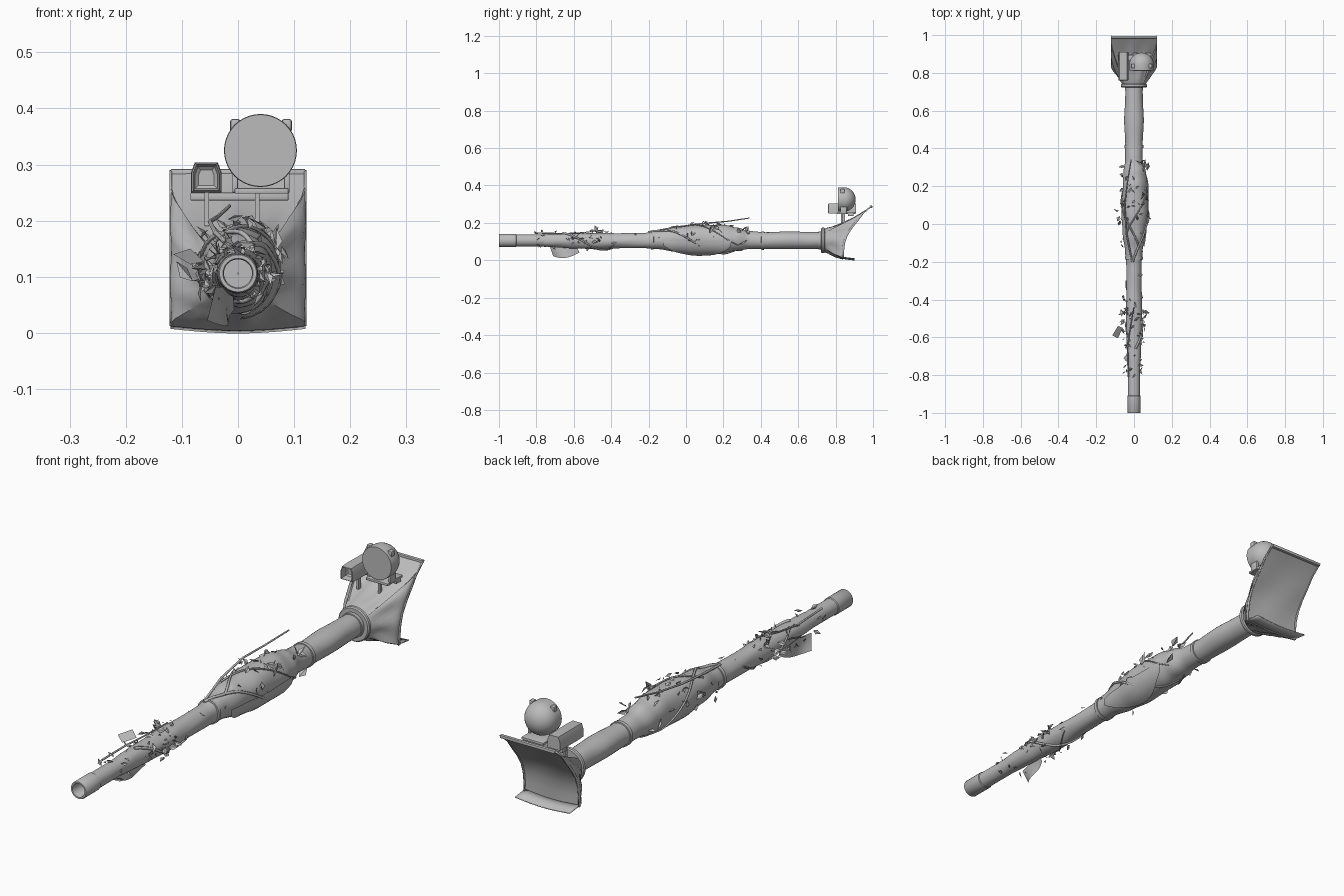
import bpy, bmesh, math, random
from mathutils import Vector, Matrix

if "Cube" in bpy.data.objects:
    bpy.data.objects.remove(bpy.data.objects["Cube"])
random.seed(4)
GREY = bpy.data.materials.new("plain grey")
GREY.diffuse_color = (0.5, 0.5, 0.5, 1)
GREY.use_nodes = True
GREY.node_tree.nodes["Principled BSDF"].inputs["Base Color"].default_value = GREY.diffuse_color
AXIS = 0.106


def make(name, verts, faces, smooth=True, fix=True):
    me = bpy.data.meshes.new(name)
    me.from_pydata(verts, [], faces)
    if fix:
        bm = bmesh.new()
        bm.from_mesh(me)
        bmesh.ops.remove_doubles(bm, verts=bm.verts, dist=1e-5)
        bmesh.ops.recalc_face_normals(bm, faces=bm.faces)
        bm.to_mesh(me)
        bm.free()
    me.materials.append(GREY)
    ob = bpy.data.objects.new(name, me)
    bpy.context.collection.objects.link(ob)
    if smooth:
        bpy.ops.object.select_all(action='DESELECT')
        ob.select_set(True)
        bpy.context.view_layer.objects.active = ob
        bpy.ops.object.shade_smooth_by_angle(angle=math.radians(35))
    return ob


def loft(name, rings, cap_start=False, cap_end=False):
    n = len(rings[0])
    faces = [(i * n + j, i * n + (j + 1) % n, (i + 1) * n + (j + 1) % n, (i + 1) * n + j)
             for i in range(len(rings) - 1) for j in range(n)]
    if cap_start:
        faces.append(tuple(range(n)))
    if cap_end:
        faces.append(tuple((len(rings) - 1) * n + j for j in range(n)))
    return make(name, [p for r in rings for p in r], faces)


def ring(y, rx, rz, cx=0.0, cz=AXIS, n=32, wob=0.0):
    out = []
    for j in range(n):
        a = 2 * math.pi * j / n
        k = 1 + wob * math.sin(3 * a + 11 * y) + wob * 0.6 * math.sin(5 * a - 23 * y)
        out.append((cx + rx * k * math.cos(a), y, cz + rz * k * math.sin(a)))
    return out


def box(name, x0, x1, y0, y1, z0, z1, bevel=0.0):
    bm = bmesh.new()
    bmesh.ops.create_cube(bm, size=1)
    for v in bm.verts:
        v.co = ((x0 + x1) / 2 + v.co.x * (x1 - x0), (y0 + y1) / 2 + v.co.y * (y1 - y0),
                (z0 + z1) / 2 + v.co.z * (z1 - z0))
    if bevel:
        bmesh.ops.bevel(bm, geom=bm.edges[:], offset=bevel, segments=2, affect='EDGES', profile=0.5)
    verts = [v.co[:] for v in bm.verts]
    bm.verts.index_update()
    faces = [[v.index for v in f.verts] for f in bm.faces]
    bm.free()
    return make(name, verts, faces)


def lerp(table, t):
    for (a, *p), (b, *q) in zip(table, table[1:]):
        if t <= b:
            k = max(0, (t - a) / (b - a))
            k = k * k * (3 - 2 * k)
            return [u + (v - u) * k for u, v in zip(p, q)]
    return table[-1][1:]


# Hollow muzzle and bare barrel
loft("barrel", [ring(y, r, r) for y, r in
     [(-0.8, .001), (-0.8, .025), (-0.996, .025), (-1, .027), (-1, .033), (-0.997, .035), (-0.91, .035),
      (-0.907, .032), (0.75, .032)]])

# Cloth wrapping: y, half width, half height, centre x, centre z
WRAP = [(-.76, .033, .033, 0, .106), (-.70, .037, .036, 0, .106), (-.6, .039, .040, 0, .104),
        (-.45, .043, .044, 0, .102), (-.35, .040, .040, 0, .104), (-.22, .040, .041, 0, .105),
        (-.15, .046, .048, 0, .108), (-.05, .060, .066, 0, .112), (.06, .070, .077, .003, .112),
        (.2, .066, .076, .005, .113), (.27, .060, .062, .004, .112), (.34, .046, .048, 0, .108),
        (.42, .046, .045, 0, .105), (.55, .052, .047, 0, .107), (.66, .047, .046, 0, .106),
        (.74, .044, .044, 0, .106)]
ys = [-.76 + 1.5 * i / 100 for i in range(101)]
loft("cloth_wrap", [ring(y, *lerp(WRAP, y), wob=.018 if y < .3 else .008) for y in ys])
for i, y in enumerate((-.18, .41, .715)):
    rx, rz, cx, cz = lerp(WRAP, y)
    loft(f"wrap_band_{i}", [ring(y + d, rx + h, rz + h, cx, cz)
         for d, h in ((-.008, -.002), (-.007, .004), (.007, .004), (.008, -.002))])

# Canvas shield cover: round collar flaring to a curved rectangular rim
BACK = [(.29, .992), (.25, .945), (.21, .915), (.17, .883), (.13, .858), (.09, .845), (.05, .84), (.012, .84)]


def back_y(z):
    for (za, ya), (zb, yb) in zip(BACK, BACK[1:]):
        if z >= zb:
            return ya + (yb - ya) * (z - za) / (zb - za)
    return BACK[-1][1]


rim = []
M = 12
for i in range(M):
    rim.append((.12, .012 + .278 * i / M))
for i in range(M):
    rim.append((.12 - .24 * i / M, .29))
for i in range(M):
    rim.append((-.12, .29 - .278 * i / M))
for i in range(M):
    rim.append((-.12 + .24 * i / M, .012 - .008 * math.sin(math.pi * i / M)))
angs = []
for x, z in rim:
    angs.append(math.atan2((z - .15) / .14, x / .12))


def collar(y, r):
    return [(r * math.cos(a), y, AXIS + r * math.sin(a)) for a in angs]


rings = [collar(.722, .044), collar(.722, .064), collar(.727, .068), collar(.738, .068), collar(.742, .064)]
base = collar(.746, .066)
for s in range(9):
    t = s / 8
    row = []
    for j, ((x, z), b) in enumerate(zip(rim, base)):
        p = Vector(b).lerp(Vector((x, back_y(z), z)), t)
        fold = .005 * math.sin(t * math.pi) * math.sin(j * 1.3 + 4 * t)
        out = min(1, 1.22 * t + .0)
        p.x = b[0] + (x - b[0]) * (out if abs(x) > .119 else t) + fold * math.cos(angs[j])
        p.z += fold * math.sin(angs[j]) - (.018 * math.sin(math.pi * t) if z > .28 else 0)
        row.append(p[:])
    rings.append(row)
loft("canvas_shield_cover", rings)


def sheet(name, grid, thick=0.0):
    w = len(grid[0])
    ob = make(name, [p for r in grid for p in r],
              [(i * w + j, i * w + j + 1, (i + 1) * w + j + 1, (i + 1) * w + j)
               for i in range(len(grid) - 1) for j in range(w - 1)])
    if thick:
        m = ob.modifiers.new("thickness", 'SOLIDIFY')
        m.thickness, m.offset = thick, 0
    return ob


xs = [-.12 + .24 * i / 12 for i in range(13)]
sheet("cover_back_panel", [[(x, y + .003 * math.sin(30 * x + 20 * z) * math.sin((z - .012) / .278 * math.pi),
      z - (.008 * math.cos(x / .12 * math.pi / 2) if z < .02 else 0)) for x in xs] for z, y in BACK])
sheet("bottom_flap", [[(x, y, z - .008 * math.cos(x / .12 * math.pi / 2)) for x in xs]
      for y, z in ((.835, .018), (.86, .014), (.9, .009))], .004)
box("top_rim_bar", -.12, .12, .983, .996, .280, .292, .002)
for s in (-1, 1):
    sheet("side_rim", [[(s * .12, y - .006, z), (s * .12, y + .005, z)] for z, y in BACK], .004)

# Searchlight: flat lens in front, dome behind
prof = [(.813, .064), (.822, .065), (.845, .065)]
prof += [(.845 + .062 * math.sin(a), .065 * math.cos(a)) for a in [math.pi / 2 * i / 10 for i in range(1, 10)]]
loft("searchlight", [ring(y, r, r, .04, .325, 40) for y, r in prof + [(.907, .001)]], True, True)
for i, x in enumerate((-.005, .087)):
    box(f"lamp_clip_{i}", x - .009, x + .009, .825, .848, .358, .381, .004)
    box(f"lamp_arm_{i}", x - .005, x + .005, .825, .86, .25, .285, .002)
box("lamp_base", -.006, .09, .81, .905, .248, .258, .002)
box("lamp_post", .03, .038, .835, .85, .17, .25)
box("mount_rail", -.085, .09, .865, .895, .236, .25, .002)

# Sight box with hooded, recessed front
HEX = [(-.029, .25), (-.029, .285), (-.036, .304), (-.077, .304), (-.084, .285), (-.084, .25)]


def hexring(y, k):
    return [(-.0565 + (x + .0565) * k, y, .276 + (z - .276) * k) for x, z in HEX]


loft("sight_box", [hexring(.79, .5), hexring(.785, .72), hexring(.76, .86), hexring(.762, .95),
                   hexring(.80, 1), hexring(.91, .96)], True, True)
box("sight_post", -.06, -.052, .83, .845, .19, .252)


# Round vines and twigs
def tube(name, pts, r):
    cu = bpy.data.curves.new(name, 'CURVE')
    cu.dimensions, cu.bevel_depth, cu.bevel_resolution, cu.use_fill_caps = '3D', r, 1, True
    sp = cu.splines.new('POLY')
    sp.points.add(len(pts) - 1)
    for i, (q, p) in enumerate(zip(sp.points, pts)):
        q.co = (*p, 1)
        q.radius = 1 - .5 * i / len(pts)
    cu.materials.append(GREY)
    bpy.context.collection.objects.link(bpy.data.objects.new(name, cu))


def around(y, deg, lift):
    rx, rz, cx, cz = lerp(WRAP, y)
    a = math.radians(deg)
    return (cx + (rx + lift) * math.cos(a), y, cz + (rz + lift) * math.sin(a))


for i, (y0, y1, a0, a1, r) in enumerate([(-.66, -.3, 80, -190, .006), (-.2, .26, 100, -110, .006),
        (-.12, .3, 60, 260, .005), (-.62, -.38, 120, 330, .004), (-.05, .28, 130, -30, .004)]):
    tube(f"vine_{i}", [around(y0 + (y1 - y0) * k / 24, a0 + (a1 - a0) * k / 24, .003) for k in range(25)], r)
tube("long_twig", [(-.01, -.2, .15), (-.04, -.05, .178), (-.05, .1, .198), (-.035, .22, .208), (-.015, .34, .226)], .005)
tube("front_twig", [(-.03, -.81, .146), (-.035, -.65, .143), (-.02, -.55, .148), (.0, -.44, .162)], .004)

# Loose cloth flap hanging under the front, and a drape on the right of the bulge
sheet("hanging_flap", [[(-.025 + .03 * (u - .5) * (1 + v) + .012 * v * math.sin(5 * u), -.73 + .14 * u + .02 * v,
      .082 - v * (.035 + .035 * math.sin(math.pi * min(1, .25 + u * .7)))) for u in
      [i / 8 for i in range(9)]] for v in [j / 4 for j in range(5)]])
sheet("side_drape", [[around(-.12 + .36 * u, -5 - 85 * v * math.sin(math.pi * (.1 + .8 * u)), .005 + .006 * v)
      for u in [i / 12 for i in range(13)]] for v in [j / 6 for j in range(7)]])


# Leaves: flat folded diamonds scattered in two clumps
def leaves(name, count, y0, y1, size, amin, amax):
    V, F = [], []
    for _ in range(count):
        p = Vector(around(random.uniform(y0, y1), random.uniform(amin, amax), random.uniform(.002, .018)))
        rot = Matrix.Rotation(random.uniform(0, 6.28), 3, 'Y') @ Matrix.Rotation(random.uniform(-.9, .9), 3, 'X') \
            @ Matrix.Rotation(random.uniform(0, 6.28), 3, 'Z')
        s = size * random.uniform(.5, 1.1)
        b = len(V)
        for q in ((-.1, 0, 0), (.4, .3, .12), (1, 0, 0), (.4, -.3, .12)):
            V.append((p + rot @ (Vector(q) * s))[:])
        F += [(b, b + 1, b + 2), (b, b + 2, b + 3)]
    make(name, V, F, smooth=False, fix=False)


leaves("front_leaves", 45, -.62, -.44, .036, -40, 220)
leaves("muzzle_leaves", 22, -.8, -.62, .028, -60, 240)
leaves("middle_leaves", 45, 0, .33, .042, -20, 200)
leaves("sparse_leaves", 16, -.42, 0, .028, -30, 210)
make("large_leaf", [(-.06, -.55, .127), (-.085, -.54, .15), (-.115, -.59, .14), (-.085, -.605, .122)],
     [(0, 1, 2, 3)], smooth=False, fix=False)
